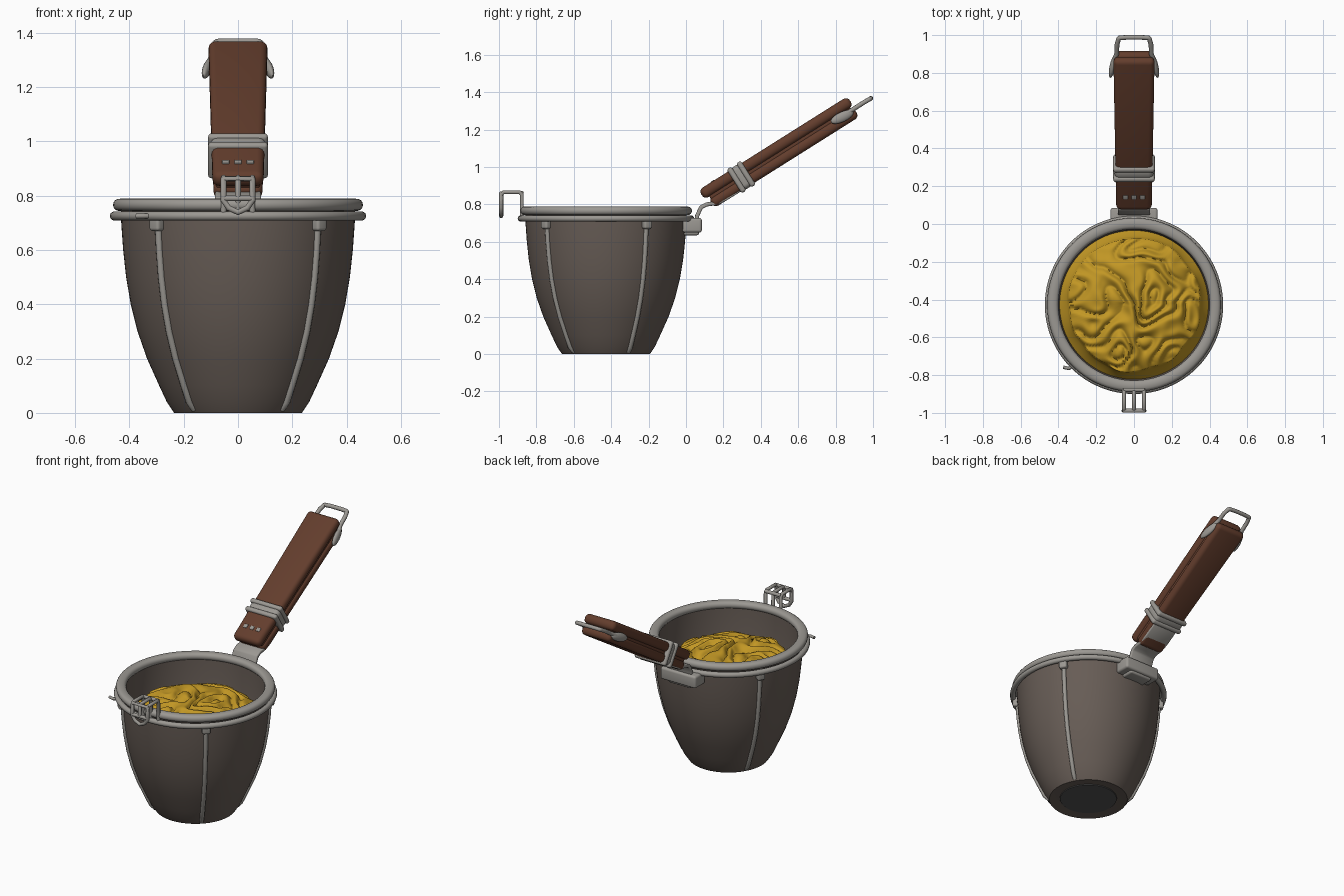
import bpy, bmesh, math
from mathutils import Vector, Matrix, noise

if "Cube" in bpy.data.objects:
    bpy.data.objects.remove(bpy.data.objects["Cube"])

CY = -0.428          # bowl axis
PI = math.pi


def mat(name, rgb):
    m = bpy.data.materials.new(name)
    m.diffuse_color = (*rgb, 1)
    m.use_nodes = True
    m.node_tree.nodes["Principled BSDF"].inputs["Base Color"].default_value = m.diffuse_color
    return m


STEEL = mat("light_steel", (0.33, 0.315, 0.29))
BOWL = mat("brown_grey_metal", (0.135, 0.108, 0.092))
WOOD = mat("brown_wood", (0.125, 0.047, 0.026))
GOLD = mat("golden_pasta", (0.54, 0.31, 0.018))
DARK = mat("dark_grey", (0.085, 0.085, 0.085))


def finish(name, bm, m, angle=40, matrix=None):
    bmesh.ops.recalc_face_normals(bm, faces=bm.faces)
    me = bpy.data.meshes.new(name)
    bm.to_mesh(me)
    bm.free()
    ob = bpy.data.objects.new(name, me)
    bpy.context.collection.objects.link(ob)
    me.materials.append(m)
    if matrix:
        me.transform(matrix)
    bpy.ops.object.select_all(action='DESELECT')
    ob.select_set(True)
    bpy.context.view_layer.objects.active = ob
    bpy.ops.object.shade_smooth_by_angle(angle=math.radians(angle))
    return ob


def lathe(name, profile, m, seg=96, closed=False):
    bm = bmesh.new()
    vs = [bm.verts.new((r, 0, z)) for r, z in profile]
    es = [bm.edges.new(p) for p in zip(vs, vs[1:])]
    if closed:
        es.append(bm.edges.new((vs[-1], vs[0])))
    bmesh.ops.spin(bm, geom=vs + es, cent=(0, 0, 0), axis=(0, 0, 1),
                   angle=2 * PI, steps=seg, use_duplicate=False)
    bmesh.ops.remove_doubles(bm, verts=bm.verts, dist=1e-5)
    return finish(name, bm, m, 40, Matrix.Translation((0, CY, 0)))


def box(name, lo, hi, m, bevel=0.01, matrix=None, taper=1.0):
    """Rounded box; taper scales the width at the high y end."""
    bm = bmesh.new()
    bmesh.ops.create_cube(bm, size=1)
    for v in bm.verts:
        far = v.co.y > 0
        v.co = Vector([lo[i] if v.co[i] < 0 else hi[i] for i in range(3)])
        if far:
            v.co.x *= taper
    bmesh.ops.bevel(bm, geom=bm.edges[:], offset=bevel, segments=4,
                    profile=0.5, affect='EDGES')
    return finish(name, bm, m, 40, matrix)


def tube(name, pts, r, m, cyclic=False, smooth=False):
    cu = bpy.data.curves.new(name, 'CURVE')
    cu.dimensions = '3D'
    cu.bevel_depth = r
    cu.bevel_resolution = 3
    cu.use_fill_caps = True
    if smooth:
        sp = cu.splines.new('NURBS')
        sp.order_u = 3
        sp.use_endpoint_u = not cyclic
        sp.resolution_u = 6
    else:
        sp = cu.splines.new('POLY')
    sp.points.add(len(pts) - 1)
    for p, c in zip(sp.points, pts):
        p.co = (*c, 1)
    sp.use_cyclic_u = cyclic
    ob = bpy.data.objects.new(name, cu)
    bpy.context.collection.objects.link(ob)
    cu.materials.append(m)
    bpy.ops.object.select_all(action='DESELECT')
    ob.select_set(True)
    bpy.context.view_layer.objects.active = ob
    bpy.ops.object.convert(target='MESH')
    bpy.ops.object.shade_smooth_by_angle(angle=math.radians(50))
    return ob


# Bowl shell with inner wall, and the dark disc under it
outer = [(0.235, 0.0), (0.262, 0.04), (0.29, 0.1), (0.335, 0.2), (0.37, 0.3), (0.395, 0.4),
         (0.412, 0.5), (0.423, 0.6), (0.43, 0.7), (0.432, 0.76)]
inner = [(0.408, 0.76), (0.404, 0.6), (0.39, 0.5), (0.35, 0.3), (0.27, 0.1), (0, 0.05)]
lathe("bowl", [(0, 0.006), (0.17, 0.006)] + outer + inner, BOWL)
lathe("base_disc", [(0, 0.001), (0.17, 0.001), (0.172, 0.008), (0, 0.008)], DARK)

# Rolled rim and the wire ring below it
lathe("rim", [(0.43 + 0.03 * math.copysign(abs(math.cos(a)) ** 0.7, math.cos(a)),
               0.766 + 0.023 * math.sin(a))
              for a in [2 * PI * i / 16 for i in range(16)]], STEEL, closed=True)
lathe("wire_ring", [(0.455 + 0.017 * math.cos(2 * PI * i / 10),
                     0.725 + 0.017 * math.sin(2 * PI * i / 10)) for i in range(10)],
      STEEL, closed=True)

# Four ribs down the bowl, each with a cap below the ring
for i, deg in enumerate((-47, 227, 30, 150)):
    a = math.radians(deg)
    d = Vector((math.cos(a), math.sin(a), 0))
    tube(f"rib_{i}", [d * (r + 0.001) + Vector((0, CY, max(z, 0.014))) for r, z in outer[:-1]],
         0.013, STEEL)
    box(f"rib_cap_{i}", (0.415, -0.024, 0.67), (0.458, 0.024, 0.735), STEEL, 0.011,
        Matrix.Translation((0, CY, 0)) @ Matrix.Rotation(a, 4, 'Z'))

# Small pin on the front left of the ring
tube("ring_pin", [(-0.31, -0.745, 0.725), (-0.345, -0.765, 0.725), (-0.375, -0.758, 0.725)],
     0.009, STEEL)


# Heaped pasta with folded ridges
def pasta():
    bm = bmesh.new()
    rings, seg = 60, 160
    rows = []
    for i in range(1, rings + 1):
        t = i / rings
        row = []
        for j in range(seg):
            a = 2 * PI * j / seg
            d = Vector((math.cos(a), math.sin(a), 0))
            if t <= 0.85:
                s = t / 0.85
                r = 0.35 * s * (1 + 0.06 * s * noise.noise(d * 2.5))
                p = d * r
                w = p + 0.09 * noise.noise_vector(p * 6)
                fold = abs(math.sin(9 * noise.noise(w * 5 + Vector((3, 1, 2)))))
                z = 0.685 - 0.075 * s ** 2.5 + 0.028 * (fold - 0.5) + 0.02 * noise.noise(p * 5)
            else:
                s = (t - 0.85) / 0.15
                r0 = 0.35 * (1 + 0.06 * noise.noise(d * 2.5))
                r = r0 + (0.396 - r0) * s
                z = 0.60 - 0.075 * s ** 0.7
            row.append(bm.verts.new((d.x * r, CY + d.y * r, z)))
        rows.append(row)
    for p, q in zip(rows, rows[1:]):
        for j in range(seg):
            k = (j + 1) % seg
            bm.faces.new((p[j], q[j], q[k], p[k]))
    bm.faces.new(rows[0])
    finish("pasta", bm, GOLD, 80)


pasta()

# Front hook: rods over the rim joined by a shield-shaped frame
YF, YB, ZT = -0.988, -0.878, 0.866
for i, x in enumerate((-0.053, 0, 0.053)):
    tube(f"hook_rod_{i}", [(x, YB, 0.72), (x, YB, ZT - 0.012), (x, YB - 0.012, ZT),
                           (x, YF + 0.012, ZT), (x, YF, ZT - 0.012), (x, YF, 0.79)],
         0.011, STEEL)
tube("hook_shield", [(-0.053, YF, ZT - 0.004), (0.053, YF, ZT - 0.004), (0.055, YF, 0.785),
                     (0.035, YF, 0.755), (0, YF, 0.738), (-0.035, YF, 0.755),
                     (-0.055, YF, 0.785)], 0.011, STEEL, cyclic=True)
for i, (y, z) in enumerate(((YF, 0.79), (YB, ZT - 0.004), (YB, 0.73))):
    tube(f"hook_crossbar_{i}", [(-0.055, y, z), (0.055, y, z)], 0.011, STEEL)

# Handle frame: x across, y along the handle, z out of its upper face
H = Matrix.Translation((0, 0.11, 0.828)) @ Matrix.Rotation(math.radians(32.2), 4, 'X')
box("handle_upper", (-0.094, -0.01, 0.004), (0.094, 0.93, 0.064), WOOD, 0.026, H, 1.16)
box("handle_lower", (-0.09, 0.01, -0.062), (0.09, 0.925, -0.004), WOOD, 0.025, H, 1.16)
box("handle_core", (-0.08, 0.02, -0.03), (0.08, 0.91, 0.03), WOOD, 0.01, H, 1.16)

# Clamp around the handle: a band with two raised edges
box("clamp_band", (-0.103, 0.185, -0.068), (0.103, 0.255, 0.07), STEEL, 0.027, H)
for i, u in enumerate((0.175, 0.235)):
    box(f"clamp_edge_{i}", (-0.11, u, -0.074), (0.11, u + 0.03, 0.077), STEEL, 0.013, H)

# Worn studs near the lower end of the handle
for i, x in enumerate((-0.045, 0, 0.045)):
    box(f"stud_{i}", (x - 0.013, 0.065, 0.058), (x + 0.013, 0.09, 0.067), STEEL, 0.003, H)


# Bracket on the bowl and the bent strap under the handle
box("bracket", (-0.125, -0.02, 0.65), (0.125, 0.085, 0.728), STEEL, 0.014)
box("bracket_foot", (-0.08, -0.02, 0.635), (0.08, 0.07, 0.67), STEEL, 0.012)
path = [(0.055, 0.69), (0.06, 0.74), (0.08, 0.785), (0.11, 0.8),
        (0.16, 0.807), (0.21, 0.83), (0.29, 0.88)]
bm = bmesh.new()
strip = [[bm.verts.new((x, y, z)) for x in (-0.085, 0.085)] for y, z in path]
for p, q in zip(strip, strip[1:]):
    bm.faces.new((p[0], p[1], q[1], q[0]))
strap = finish("handle_strap", bm, STEEL, 50)
mod = strap.modifiers.new("thickness", 'SOLIDIFY')
mod.thickness = 0.022
mod.offset = 0
mod = strap.modifiers.new("round", 'BEVEL')
mod.width = 0.006
mod.segments = 2

# Hanging loop at the handle end with a lug on each side
half = [(0.118, 0.80, 1.252), (0.112, 0.85, 1.28), (0.092, 0.90, 1.313), (0.09, 0.95, 1.345),
        (0.08, 0.985, 1.365), (0.04, 0.988, 1.367)]
tube("hanging_loop", half + [(-x, y, z) for x, y, z in reversed(half)], 0.0125, STEEL,
     smooth=True)
for s, side in ((-1, "left"), (1, "right")):
    bm = bmesh.new()
    bmesh.ops.create_uvsphere(bm, u_segments=20, v_segments=12, radius=1)
    finish(f"loop_lug_{side}", bm, STEEL, 60,
           Matrix.Translation((s * 0.113, 0.835, 1.268))
           @ Matrix.Rotation(math.radians(25), 4, 'X') @ Matrix.Rotation(s * 0.2, 4, 'Z')
           @ Matrix.Diagonal((0.016, 0.068, 0.027, 1)))
